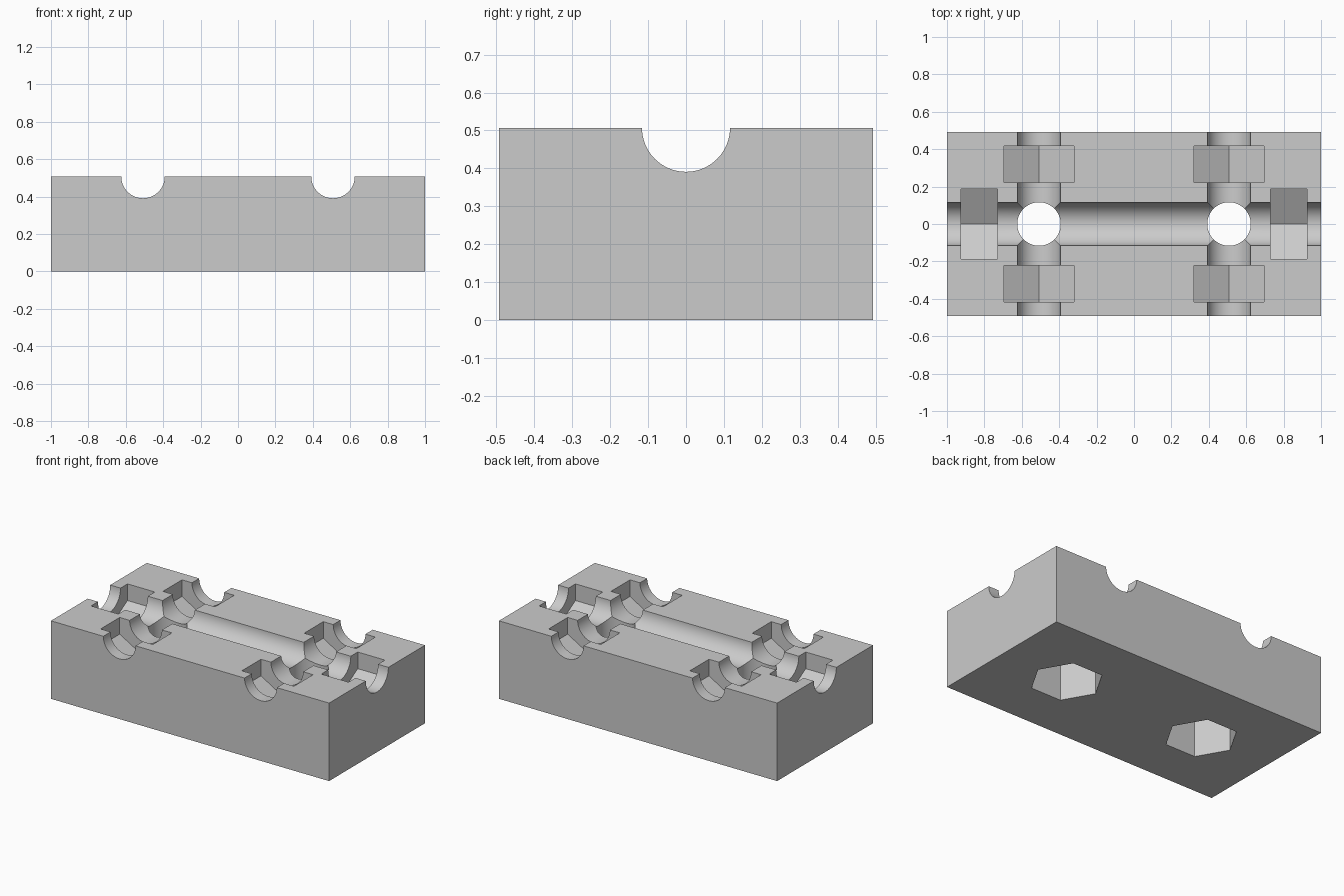
import bpy
from math import pi, sqrt

LENGTH, WIDTH, HEIGHT = 2.0, 0.985, 0.507
BORE = 0.116             # radius of every bolt channel
NUT = 0.375 / sqrt(3)    # corner radius of every nut pocket
NUT_NEAR, NUT_FAR = 0.222, 0.418   # nut span measured from a bore crossing
CROSS_X = 0.508

default = bpy.data.objects.get("Cube")
if default:
    bpy.data.objects.remove(default, do_unlink=True)

grey = bpy.data.materials.new("plain grey")
grey.use_nodes = True
grey.diffuse_color = (0.6, 0.6, 0.6, 1)
grey.node_tree.nodes["Principled BSDF"].inputs["Base Color"].default_value = grey.diffuse_color

# Solid block
bpy.ops.mesh.primitive_cube_add(size=1, location=(0, 0, HEIGHT / 2))
block = bpy.context.object
block.name = "clamp_block"
block.scale = (LENGTH, WIDTH, HEIGHT)
bpy.ops.object.transform_apply(location=True, scale=True)
block.data.materials.append(grey)

cutters = []


def cut(name, sides, radius, depth, location, rotation=(0, 0, 0)):
    """Subtract a prism or cylinder from the block."""
    bpy.ops.mesh.primitive_cylinder_add(vertices=sides, radius=radius, depth=depth,
                                        location=location, rotation=rotation)
    cutter = bpy.context.object
    cutter.name = name
    cutter.hide_render = True
    cutter.data.materials.append(grey)
    cutters.append(cutter)
    mod = block.modifiers.new(name, 'BOOLEAN')
    mod.operation = 'DIFFERENCE'
    mod.solver = 'EXACT'
    mod.object = cutter


ALONG_X = (0, pi / 2, 0)
ALONG_Y = (pi / 2, 0, 0)
nut_mid, nut_thick = (NUT_NEAR + NUT_FAR) / 2, NUT_FAR - NUT_NEAR

# Long channel
cut("long_channel", 64, BORE, 3, (0, 0, HEIGHT), ALONG_X)

for side in (-1, 1):
    x = side * CROSS_X
    # Cross channel, vertical bore and the hexagonal pocket underneath
    cut("cross_channel", 64, BORE, 2, (x, 0, HEIGHT), ALONG_Y)
    cut("vertical_bore", 64, BORE, 2, (x, 0, 0), (0, 0, 0))
    cut("bottom_nut_pocket", 6, NUT, 0.57, (x, 0, 0), (0, 0, pi / 2))
    # Nut pockets in the channels, one corner pointing down
    cut("end_nut_pocket", 6, NUT, nut_thick, (x + side * nut_mid, 0, HEIGHT), (0, pi / 2, 0))
    for y in (-nut_mid, nut_mid):
        cut("cross_nut_pocket", 6, NUT, nut_thick, (x, y, HEIGHT), ALONG_Y)

# Turn each prism so its corners point the right way
for cutter in cutters:
    if "nut_pocket" not in cutter.name:
        continue
    bpy.context.view_layer.update()
    normal_axis = cutter.matrix_world.to_3x3()
    corners = [normal_axis @ v.co for v in cutter.data.vertices]
    target = (lambda c: abs(c.x)) if "bottom" in cutter.name else (lambda c: abs(c.z))
    if max(map(target, corners)) < NUT * 0.95 or (
            "bottom" in cutter.name and max(abs(c.y) for c in corners) > NUT * 0.95):
        for v in cutter.data.vertices:
            a, b = v.co.x, v.co.y
            v.co.x, v.co.y = -b, a

# Apply the cuts and drop the cutters
bpy.context.view_layer.update()
result = bpy.data.meshes.new_from_object(
    block.evaluated_get(bpy.context.evaluated_depsgraph_get()))
block.modifiers.clear()
block.data = result
result.name = "clamp_block"
result.materials.clear()
result.materials.append(grey)
for cutter in cutters:
    bpy.data.objects.remove(cutter, do_unlink=True)

bpy.ops.object.select_all(action='DESELECT')
block.select_set(True)
bpy.context.view_layer.objects.active = block
bpy.ops.object.shade_smooth_by_angle(angle=pi / 6)
